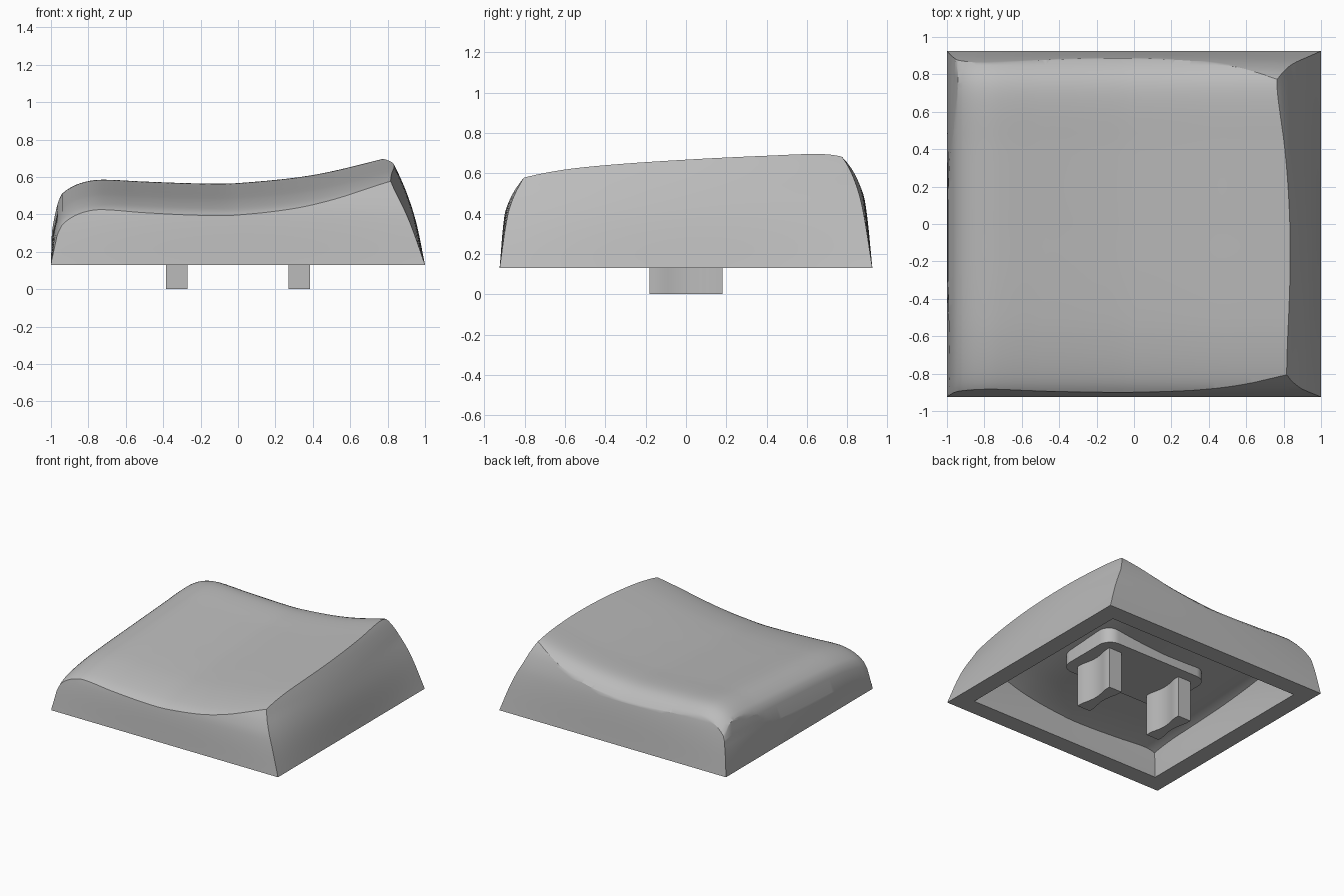
import bpy
import bmesh
import math

cube = bpy.data.objects.get("Cube")
if cube:
    bpy.data.objects.remove(cube, do_unlink=True)

grey = bpy.data.materials.new("matte grey plastic")
grey.use_nodes = True
COLOUR = (0.5, 0.5, 0.5, 1)
grey.diffuse_color = COLOUR
grey.node_tree.nodes["Principled BSDF"].inputs["Base Color"].default_value = COLOUR

BASE = 0.13      # height of the skirt's lower rim
WALL = 0.14      # wall thickness


def curve(pts, t):
    """Smooth interpolation through (position, value) points."""
    n = len(pts)
    i = 0
    while i < n - 2 and t > pts[i + 1][0]:
        i += 1

    def slope(k):
        a, b = pts[max(k - 1, 0)], pts[min(k + 1, n - 1)]
        return (b[1] - a[1]) / (b[0] - a[0])

    (x0, y0), (x1, y1) = pts[i], pts[i + 1]
    h = x1 - x0
    u = min(max((t - x0) / h, 0), 1)
    return ((1 + 2 * u) * (1 - u) ** 2 * y0 + u * (1 - u) ** 2 * h * slope(i)
            + u * u * (3 - 2 * u) * y1 - u * u * (1 - u) * h * slope(i + 1))


# Wall profiles: half extent by height
RIGHT = [(.13, 1), (.36, .952), (.52, .9), (.655, .84), (.72, .8), (.9, .66)]
LEFT = [(.13, 1), (.3, .995), (.4, .985), (.5, .965), (.9, .88)]
FRONT = [(.13, .925), (.395, .9), (.5, .87), (.57, .835), (.7, .76), (.9, .62)]
BACK = [(.13, .925), (.45, .89), (.6, .85), (.68, .805), (.8, .7), (.9, .6)]
# Dished top: height along x at the ridge, and along y at the tall side
ALONG_X = [(-1.1, .1), (-1, .33), (-.96, .48), (-.9, .54), (-.82, .573), (-.73, .585),
           (-.5, .575), (-.2, .565), (0, .567), (.4, .61), (.79, .7), (1.1, .78)]
ALONG_Y = [(-1.1, .36), (-.9, .53), (-.81, .57), (-.62, .608), (-.4, .63), (0, .657),
           (.4, .683), (.65, .7), (.76, .692), (.83, .66), (.89, .6), (1.1, .3)]


def top_height(x, y):
    return curve(ALONG_X, x) + curve(ALONG_Y, y) - .7


def finish(name, bm):
    bmesh.ops.recalc_face_normals(bm, faces=bm.faces[:])
    me = bpy.data.meshes.new(name)
    bm.to_mesh(me)
    bm.free()
    me.materials.append(grey)
    ob = bpy.data.objects.new(name, me)
    bpy.context.collection.objects.link(ob)
    return ob


def skin(bm, rings):
    """Closed loft through rings of equal length."""
    loops = [[bm.verts.new(p) for p in ring] for ring in rings]
    n = len(loops[0])
    for a, b in zip(loops, loops[1:]):
        for i in range(n):
            j = (i + 1) % n
            bm.faces.new((a[i], a[j], b[j], b[i]))
    bm.faces.new(loops[0])
    bm.faces.new(loops[-1])


def walls(name, inset, bottom):
    """Tapered four-sided block with bowed sides."""
    n = 20
    run = [-1 + 2 * i / n for i in range(n)]
    square = ([(s, -1) for s in run] + [(1, s) for s in run]
              + [(-s, 1) for s in run] + [(-1, -s) for s in run])
    heights = [bottom] + [BASE + (.85 - BASE) * i / 26 for i in range(0 if bottom < BASE else 1, 27)]
    rings = []
    for z in heights:
        up = max(z - BASE, 0)
        h = max(z, BASE)
        ring = []
        for s, t in square:
            r = curve(RIGHT, h) - min(.15 * up, .06) * t * t - inset
            l = curve(LEFT, h) - min(.12 * up, .03) * t * t - inset
            f = curve(FRONT, h) - min(.06 * up, .025) * s * s - inset
            b = curve(BACK, h) - min(.06 * up, .03) * s * s - inset
            ring.append(((r - l) / 2 + s * (r + l) / 2, (b - f) / 2 + t * (b + f) / 2, z))
        rings.append(ring)
    bm = bmesh.new()
    skin(bm, rings)
    return finish(name, bm)


def under_top(name, drop):
    """Block whose upper face is the dished top, lowered by drop."""
    nx, ny = 88, 72
    bm = bmesh.new()
    bmesh.ops.create_grid(bm, x_segments=nx, y_segments=ny, size=1.09)
    geo = bmesh.ops.extrude_face_region(bm, geom=bm.faces[:], use_keep_orig=True)
    top = {v for v in geo["geom"] if isinstance(v, bmesh.types.BMVert)}
    for v in bm.verts:
        v.co.z = top_height(v.co.x, v.co.y) - drop if v in top else -.6
    return finish(name, bm)


def combine(ob, other, operation):
    mod = ob.modifiers.new("cut", 'BOOLEAN')
    mod.operation = operation
    mod.solver = 'EXACT'
    mod.object = other
    bpy.context.view_layer.update()
    graph = bpy.context.evaluated_depsgraph_get()
    result = bpy.data.meshes.new_from_object(ob.evaluated_get(graph))
    ob.modifiers.clear()
    ob.data = result
    bpy.data.objects.remove(other, do_unlink=True)


def prism(name, outline, z0, z1):
    bm = bmesh.new()
    skin(bm, [[(x, y, z) for x, y in outline] for z in (z0, z1)])
    return finish(name, bm)


# Hollow shell
shell = walls("keycap_shell", 0, BASE)
combine(shell, under_top("top_block", 0), 'INTERSECT')
cavity = walls("cavity", WALL, 0)
combine(cavity, under_top("ceiling_block", WALL), 'INTERSECT')
combine(shell, cavity, 'DIFFERENCE')

# Rounded pad under the ceiling
pad_outline = []
for k in range(4):
    sx, sy = ((1, 1), (-1, 1), (-1, -1), (1, -1))[k]
    for i in range(9):
        a = math.pi / 2 * (k + i / 8)
        pad_outline.append((sx * .37 + .1 * math.cos(a), sy * .17 + .1 * math.sin(a)))
pad = prism("stem_pad", pad_outline, .33, .45)

# Two stems with grooved sides
parts = [shell, pad]
steps = [-.18 + .03 * i for i in range(13)]


def half_width(y):
    return .0575 - .022 * max(0, math.cos(math.pi * y / .26))


for name, cx in (("left_stem", .3275), ("right_stem", -.3275)):
    outline = [(cx + half_width(y), y) for y in steps]
    outline += [(cx - half_width(y), y) for y in reversed(steps)]
    parts.append(prism(name, outline, 0, .4))

# Smooth shading with crisp edges
bpy.ops.object.select_all(action='DESELECT')
for ob in parts:
    ob.select_set(True)
bpy.context.view_layer.objects.active = shell
bpy.ops.object.shade_smooth_by_angle(angle=math.radians(30))
